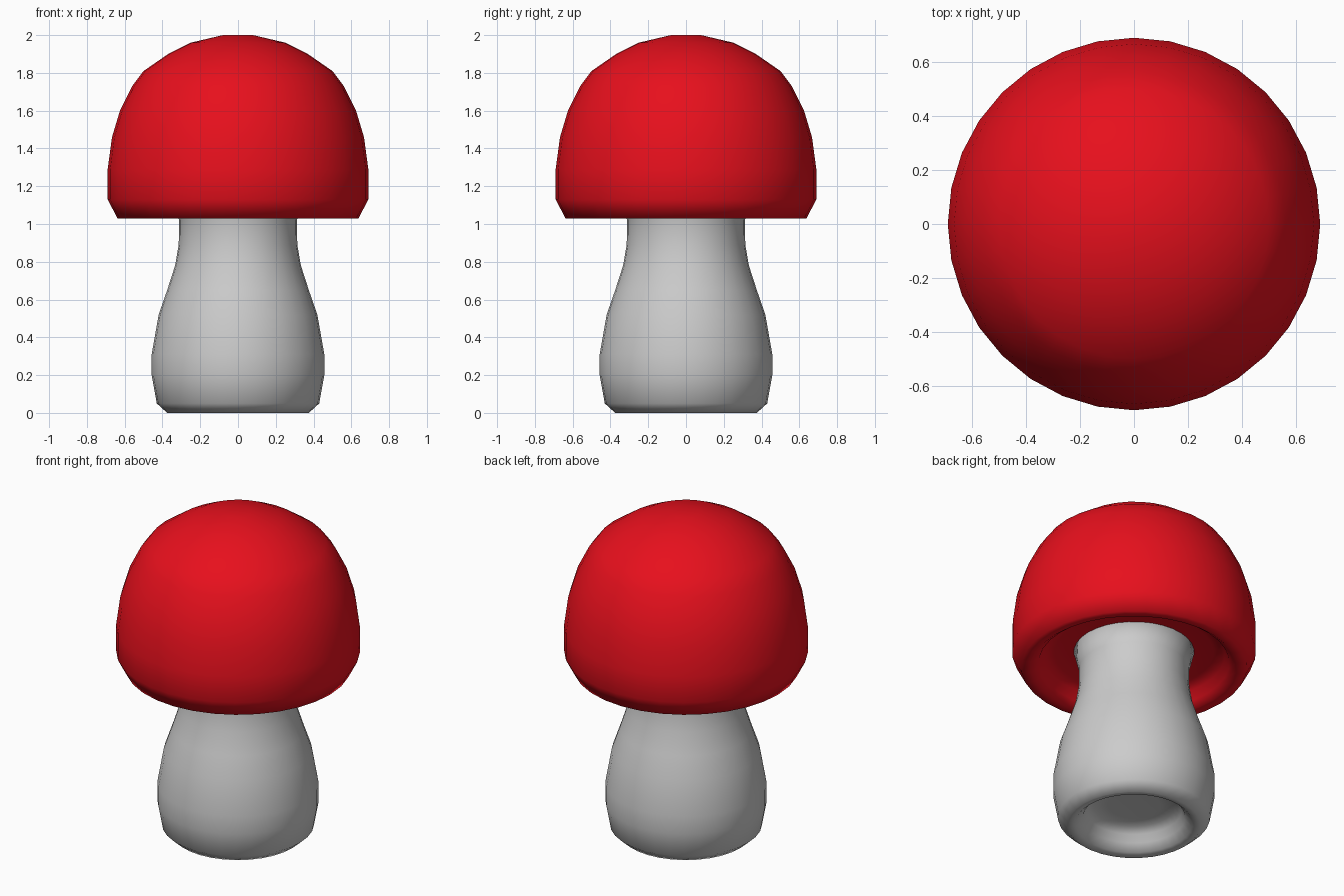
import bpy, bmesh
from math import tau

if "Cube" in bpy.data.objects:
    bpy.data.objects.remove(bpy.data.objects["Cube"])


def lathe(name, profile, sides=32):
    """Revolve an (r, z) profile that starts and ends on the z axis."""
    bm = bmesh.new()
    verts = [bm.verts.new((r, 0, z)) for r, z in profile]
    edges = [bm.edges.new(pair) for pair in zip(verts, verts[1:])]
    bmesh.ops.spin(bm, geom=verts + edges, cent=(0, 0, 0), axis=(0, 0, 1),
                   angle=tau, steps=sides, use_duplicate=False)
    bmesh.ops.remove_doubles(bm, verts=bm.verts[:], dist=0.0005)
    bmesh.ops.recalc_face_normals(bm, faces=bm.faces[:])
    for f in bm.faces:
        f.smooth = True
    mesh = bpy.data.meshes.new(name)
    bm.to_mesh(mesh)
    bm.free()
    obj = bpy.data.objects.new(name, mesh)
    bpy.context.collection.objects.link(obj)
    return obj


# Stem: recessed base, bulging body, narrow neck flaring into the cap
lathe("stem", [
    (0, .13), (.15, .13), (.23, .125), (.27, .095), (.29, .05), (.33, .01),
    (.375, 0), (.43, .05), (.457, .2), (.457, .31), (.42, .52),
    (.375, .65), (.333, .78), (.314, .89), (.312, 1.02), (.342, 1.14)] + [(0, 1.14)])

# Cap: domed top, rolled rim and shallow hollow underside
cap = lathe("cap", [
    (0, 2), (.08, 2), (.25, 1.96), (.37, 1.9), (.5, 1.81), (.56, 1.73),
    (.625, 1.6), (.667, 1.46), (.69, 1.29), (.69, 1.13), (.638, 1.03),
    (.58, 1.03), (.54, 1.06), (.515, 1.11), (.45, 1.13), (.25, 1.135), (0, 1.135)])

# Red cap colour
red = bpy.data.materials.new("cap_red")
red.diffuse_color = (.8, .005, .012, 1)
red.use_nodes = True
red.node_tree.nodes["Principled BSDF"].inputs["Base Color"].default_value = red.diffuse_color
cap.data.materials.append(red)
